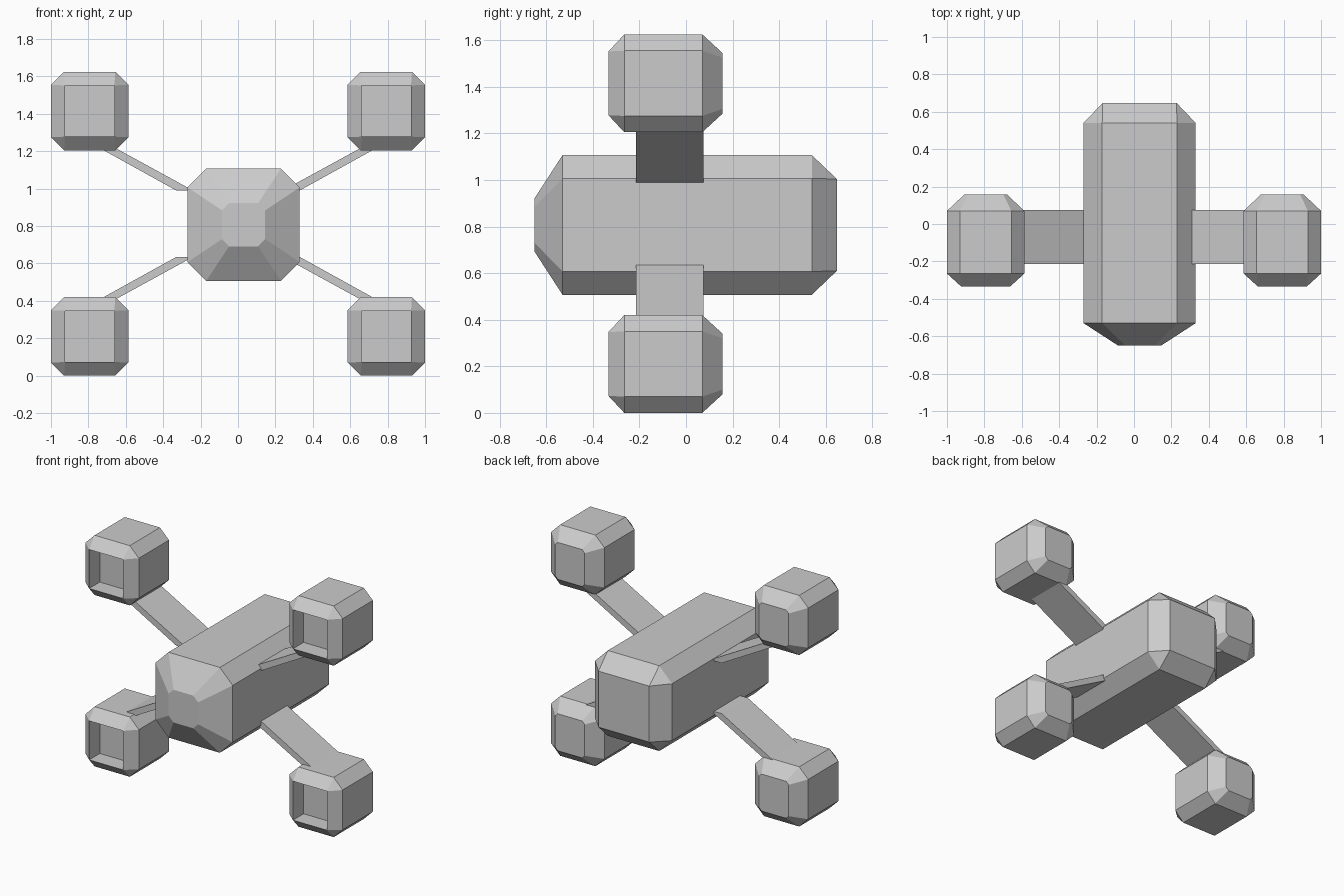
import bpy, bmesh

if "Cube" in bpy.data.objects:
    bpy.data.objects.remove(bpy.data.objects["Cube"])


def loft(name, rings):
    """Skin closed rings of points, cap both ends."""
    bm = bmesh.new()
    loops = [[bm.verts.new(p) for p in ring] for ring in rings]
    n = len(loops[0])
    for a, b in zip(loops, loops[1:]):
        for i in range(n):
            j = (i + 1) % n
            bm.faces.new((a[i], a[j], b[j], b[i]))
    bm.faces.new(loops[0])
    bm.faces.new(loops[-1])
    bmesh.ops.remove_doubles(bm, verts=bm.verts, dist=0.0005)
    bmesh.ops.recalc_face_normals(bm, faces=bm.faces)
    mesh = bpy.data.meshes.new(name)
    bm.to_mesh(mesh)
    bm.free()
    obj = bpy.data.objects.new(name, mesh)
    bpy.context.collection.objects.link(obj)
    return obj


def octagon(cx, cz, y, hx, hz, c):
    """Rectangle with chamfered corners; c = 0 gives a plain rectangle."""
    pts = [(hx, -hz + c), (hx, hz - c), (hx - c, hz), (-hx + c, hz),
           (-hx, hz - c), (-hx, -hz + c), (-hx + c, -hz), (hx - c, -hz)]
    return [(cx + x, y, cz + z) for x, z in pts]


MID = 0.8125

# Central body: tapered nose, bevelled tail
BX, BZ = 0.03, 0.807
loft("body", [
    octagon(BX, BZ, -0.65, 0.115, 0.115, 0.038),
    octagon(BX, BZ, -0.53, 0.30, 0.30, 0.10),
    octagon(BX, BZ, 0.54, 0.30, 0.30, 0.10),
    octagon(BX, BZ, 0.648, 0.197, 0.197, 0.0),
])

for sx, side in ((1, "right"), (-1, "left")):
    for sz, level in ((1, "upper"), (-1, "lower")):
        # Engine pod: recessed front opening, tapered back
        cx, cz = sx * 0.793, MID + sz * 0.6025
        loft(f"{level}_{side}_pod", [
            octagon(cx, cz, -0.215, 0.132, 0.137, 0.0),
            octagon(cx, cz, -0.333, 0.132, 0.137, 0.0),
            octagon(cx, cz, -0.265, 0.207, 0.21, 0.07),
            octagon(cx, cz, 0.07, 0.207, 0.21, 0.07),
            octagon(cx, cz, 0.157, 0.115, 0.13, 0.02),
        ])
        # Slanted flat strut joining body and pod
        profile = [(0.33, 0.1775), (0.76, 0.4155), (0.675, 0.4155), (0.24, 0.1775)]
        loft(f"{level}_{side}_strut", [
            [(sx * x, y, MID + sz * z) for x, z in profile]
            for y in (-0.215, 0.075)
        ])
